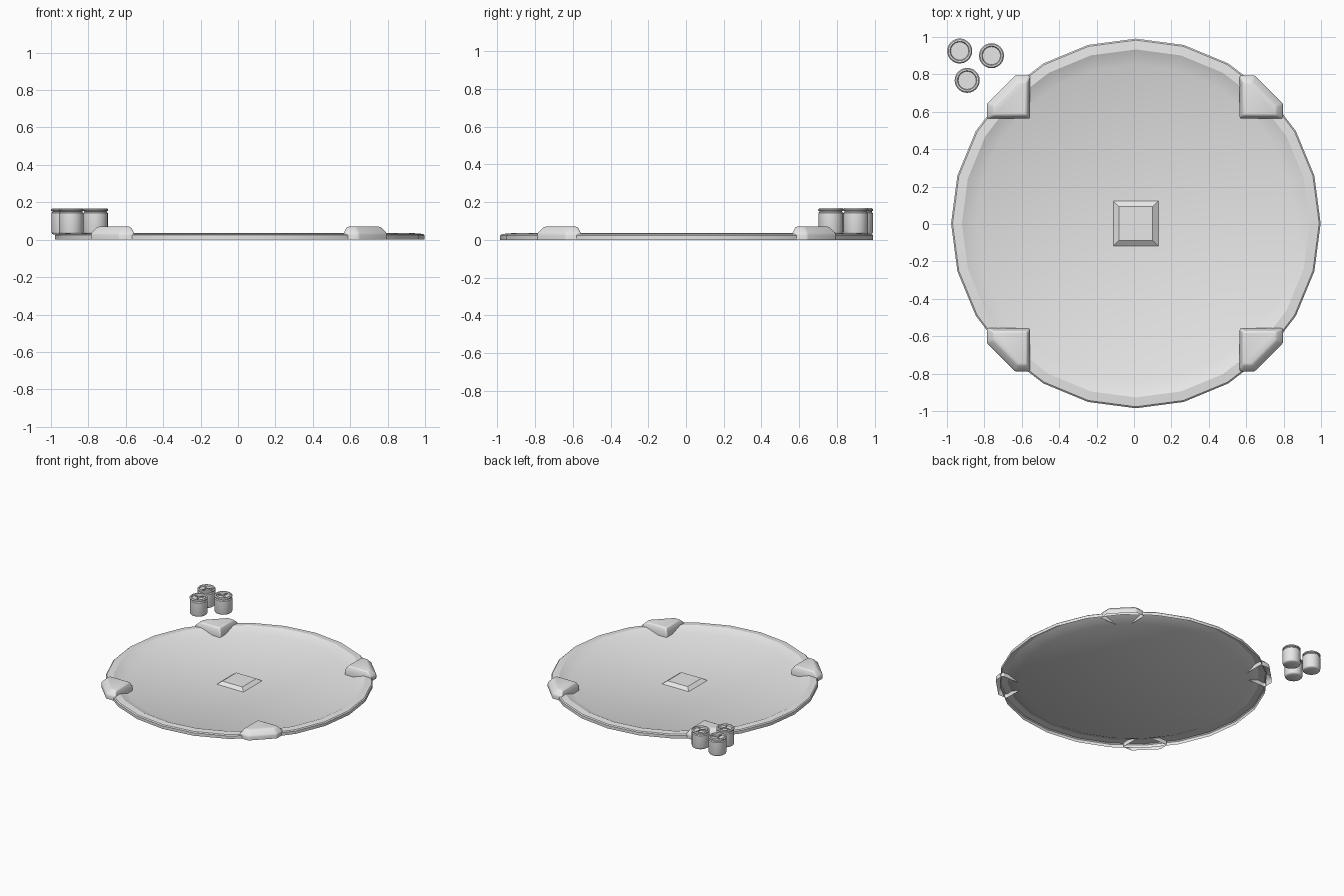
import bpy, bmesh, math
from mathutils import Matrix, Vector

cube = bpy.data.objects.get("Cube")
if cube:
    bpy.data.objects.remove(cube, do_unlink=True)

GREY = bpy.data.materials.new("light_grey")
GREY.use_nodes = True
GREY.diffuse_color = (0.8, 0.8, 0.8, 1)
GREY.node_tree.nodes["Principled BSDF"].inputs["Base Color"].default_value = (0.8, 0.8, 0.8, 1)

CX, CY = 0.01, 0.003   # centre of the arena


def finish(name, bm, angle=30, bevel=0):
    """Turn a bmesh into a shaded object."""
    bmesh.ops.recalc_face_normals(bm, faces=bm.faces)
    mesh = bpy.data.meshes.new(name)
    bm.to_mesh(mesh)
    bm.free()
    mesh.materials.append(GREY)
    obj = bpy.data.objects.new(name, mesh)
    bpy.context.collection.objects.link(obj)
    if bevel:
        mod = obj.modifiers.new("soft_edges", 'BEVEL')
        mod.width, mod.segments = bevel, 2
    bpy.ops.object.select_all(action='DESELECT')
    obj.select_set(True)
    bpy.context.view_layer.objects.active = obj
    bpy.ops.object.shade_smooth_by_angle(angle=math.radians(angle))
    return obj


def lathe(bm, profile, sides, center, cap_first=False, cap_last=False):
    """Revolve (radius, z) points about a vertical axis."""
    rings = []
    for r, z in profile:
        rings.append([bm.verts.new((center[0] + r * math.cos(math.tau * i / sides),
                                    center[1] + r * math.sin(math.tau * i / sides), z))
                      for i in range(sides)])
    for a, b in zip(rings, rings[1:]):
        for i in range(sides):
            j = (i + 1) % sides
            bm.faces.new((a[i], a[j], b[j], b[i]))
    if cap_first:
        bm.faces.new(rings[0])
    if cap_last:
        bm.faces.new(rings[-1])


def loft(bm, lower, upper, z0, z1, cap=False):
    """Join two outlines with side faces."""
    a = [bm.verts.new((x, y, z0)) for x, y in lower]
    b = [bm.verts.new((x, y, z1)) for x, y in upper]
    for i in range(len(a)):
        j = (i + 1) % len(a)
        bm.faces.new((a[i], a[j], b[j], b[i]))
    if cap:
        bm.faces.new(b)


# Shallow dish: floor, inner slope, rim and outer wall as one sheet
bm = bmesh.new()
lathe(bm, [(0.85, 0.0), (0.93, 0.035), (0.98, 0.031), (0.988, 0.024), (0.988, 0.0)],
      24, (CX, CY), cap_first=True)
finish("arena_dish", bm, 25)

# Raised square plate in the middle
bm = bmesh.new()
outline = lambda s: [(CX + s * x, CY + s * y) for x, y in ((-1, -1), (1, -1), (1, 1), (-1, 1))]
loft(bm, outline(0.12), outline(0.09), 0.0, 0.022, cap=True)
finish("centre_plate", bm)

# Four corner blocks with the outer corner cut off
base = [(0.56, 0.56), (0.792, 0.56), (0.792, 0.64), (0.64, 0.792), (0.56, 0.792)]
top = [(0.578, 0.578), (0.755, 0.578), (0.755, 0.625), (0.625, 0.755), (0.578, 0.755)]
for side, sx in (("left", 1), ("right", -1)):
    for end, sy in (("back", 1), ("front", -1)):
        bm = bmesh.new()
        place = lambda pts: [(CX - 0.005 + sx * x, CY + sy * y) for x, y in pts]
        loft(bm, place(base), place(base), 0.0, 0.034)
        loft(bm, place(base), place(top), 0.034, 0.07, cap=True)
        bmesh.ops.remove_doubles(bm, verts=bm.verts, dist=0.0005)
        finish(f"{end}_{side}_corner_block", bm, 50, bevel=0.009)

# Three drums with a rolled lid and a three-armed raised mark on top
drum = [(0.055, 0.028), (0.063, 0.033), (0.066, 0.042), (0.066, 0.142), (0.06, 0.148),
        (0.06, 0.152), (0.067, 0.155), (0.067, 0.162), (0.061, 0.168), (0.052, 0.168),
        (0.048, 0.158)]
for n, (x, y, turn) in enumerate([(-0.932, 0.925, 20), (-0.762, 0.9, 85), (-0.892, 0.768, 50)]):
    bm = bmesh.new()
    lathe(bm, drum, 24, (x, y), cap_first=True, cap_last=True)
    for k in range(3):
        spin = Matrix.Translation((x, y, 0.16)) @ Matrix.Rotation(
            math.radians(turn + 120 * k), 4, 'Z')
        arm = spin @ Matrix.Translation((0.02, 0, 0)) @ Matrix.Diagonal((0.04, 0.008, 0.012, 1))
        bmesh.ops.create_cube(bm, size=1, matrix=arm)
    finish(f"drum_{n + 1}", bm, 40)
